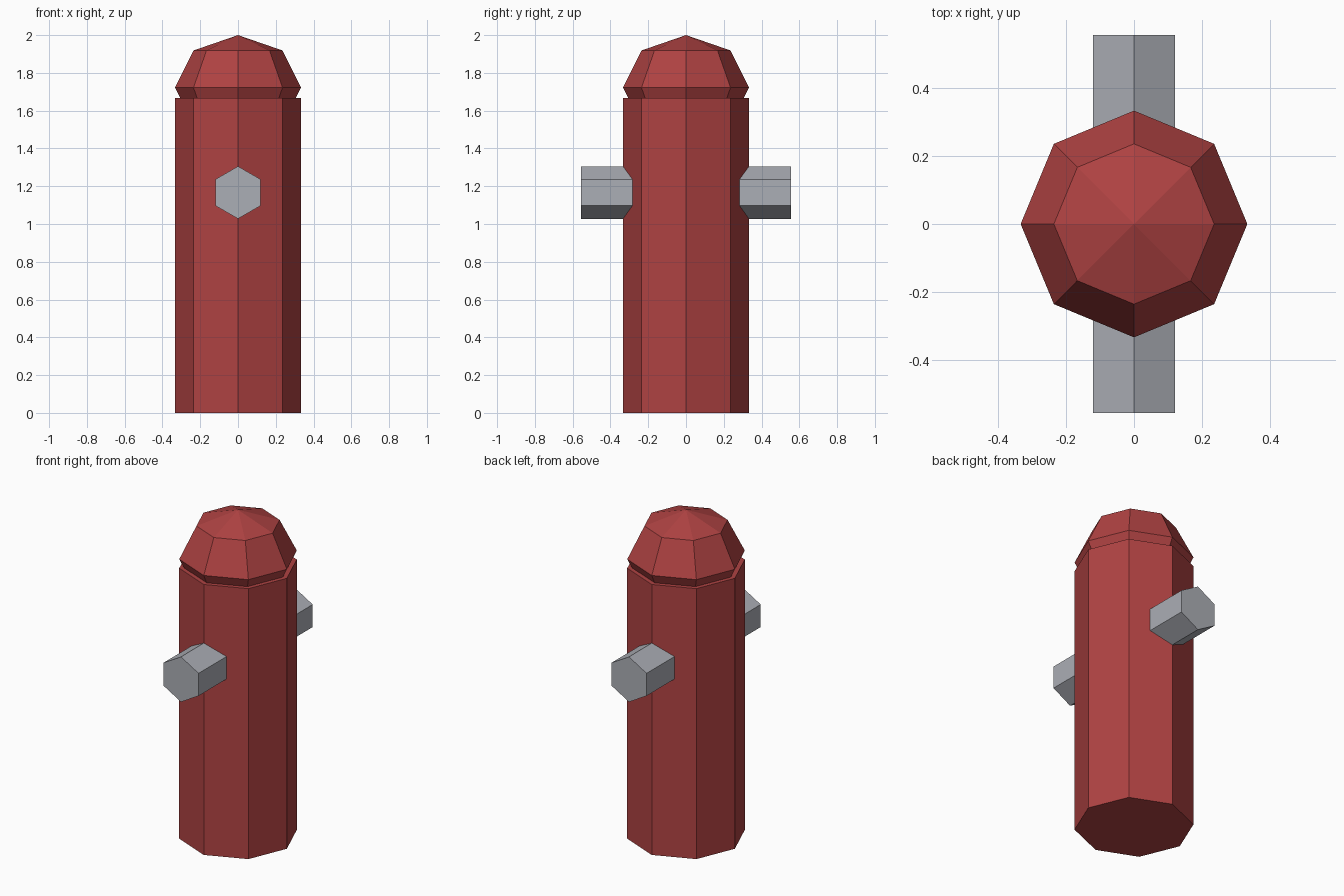
import bpy
import math

if "Cube" in bpy.data.objects:
    bpy.data.objects.remove(bpy.data.objects["Cube"])

U = 2 / 3.6  # design unit, total height is 3.6 units


def material(name, rgb):
    m = bpy.data.materials.new(name)
    m.diffuse_color = (*rgb, 1)
    m.use_nodes = True
    m.node_tree.nodes["Principled BSDF"].inputs["Base Color"].default_value = m.diffuse_color
    return m


def finish(name, mat):
    ob = bpy.context.object
    ob.name = name
    ob.data.materials.append(mat)
    bpy.ops.object.transform_apply(location=False, rotation=True, scale=True)
    bpy.ops.object.shade_flat()
    return ob


red = material("hydrant red", (0.43, 0.055, 0.055))
grey = material("metal grey", (0.41, 0.425, 0.465))

# Octagonal barrel
bpy.ops.mesh.primitive_cylinder_add(vertices=8, radius=0.6 * U, depth=3 * U,
                                    location=(0, 0, 1.5 * U))
finish("barrel", red)

# Faceted squashed dome sunk into the barrel top
bpy.ops.mesh.primitive_uv_sphere_add(segments=8, ring_count=4, radius=0.6 * U,
                                     location=(0, 0, 3.1 * U))
bpy.context.object.scale.z = 0.5 / 0.6
finish("dome_cap", red)

# Hexagonal nozzle pipe running through front to back
bpy.ops.mesh.primitive_cylinder_add(vertices=6, radius=0.25 * U, depth=2 * U,
                                    location=(0, 0, 2.1 * U),
                                    rotation=(math.pi / 2, 0, 0))
finish("nozzle_pipe", grey)
